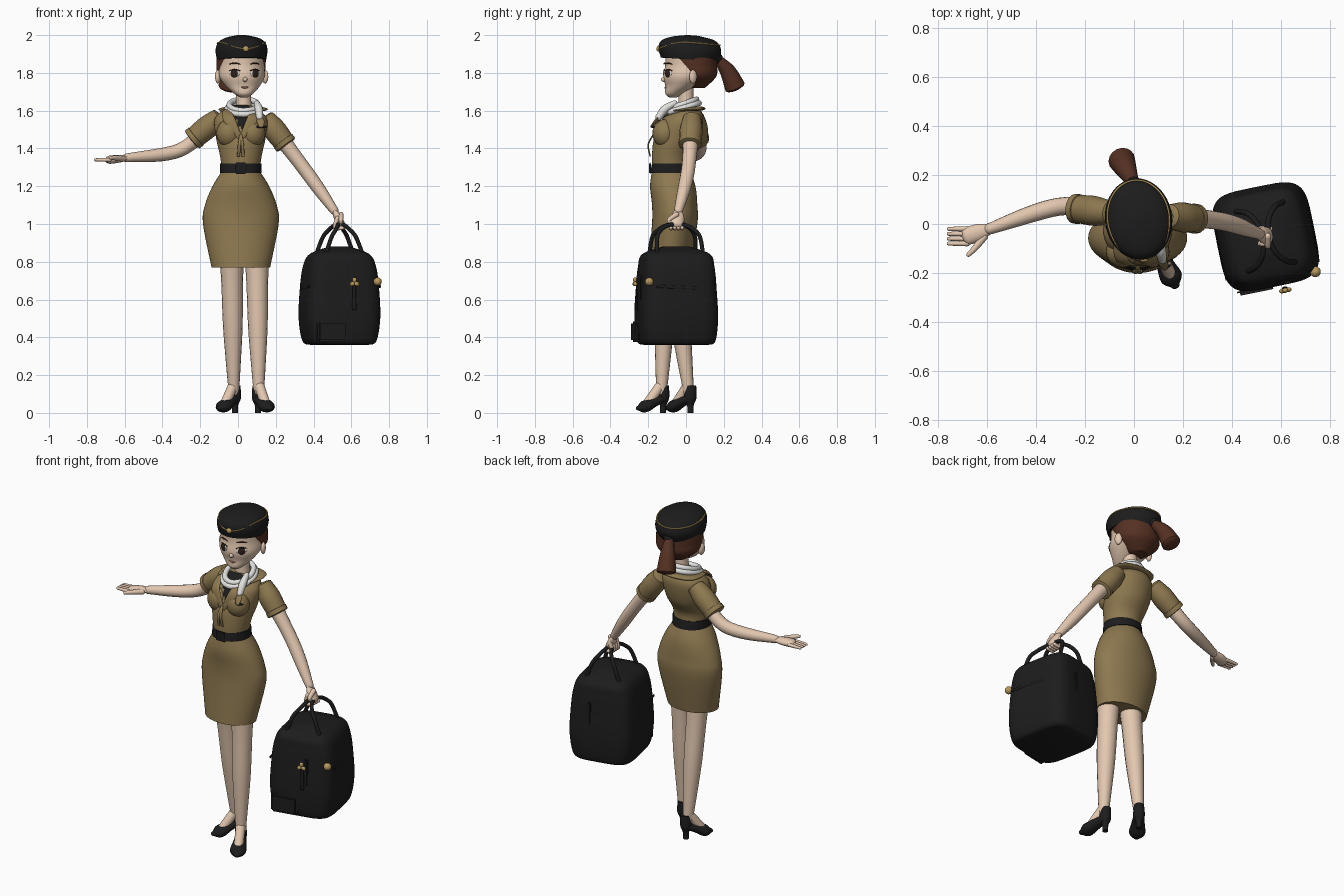
import bpy, bmesh
from math import sin, cos, pi, tau, copysign
from mathutils import Matrix, Vector

default = bpy.data.objects.get("Cube")
if default:
    bpy.data.objects.remove(default, do_unlink=True)

X, Y, Z = Matrix.Identity(3)
made = []


def paint(name, red, green, blue):
    material = bpy.data.materials.new(name)
    material.use_nodes = True
    material.diffuse_color = (red, green, blue, 1)
    shader = material.node_tree.nodes["Principled BSDF"]
    shader.inputs["Base Color"].default_value = material.diffuse_color
    return material


skin = paint("skin", red=.76, green=.57, blue=.43)
khaki = paint("khaki cloth", red=.27, green=.19, blue=.08)
black = paint("black leather", red=.012, green=.012, blue=.012)
hair_brown = paint("hair brown", red=.09, green=.03, blue=.016)
white = paint("white silk", red=.75, green=.75, blue=.73)
gold = paint("gold metal", red=.48, green=.32, blue=.11)
rose = paint("lip rose", red=.5, green=.24, blue=.18)
eye_brown = paint("eye brown", red=.03, green=.015, blue=.01)


def shift(x=0, y=0, z=0, turn=0, axis='Z'):
    return Matrix.Translation((x, y, z)) @ Matrix.Rotation(turn, 4, axis)


def finish(name, bm, material, place):
    bmesh.ops.recalc_face_normals(bm, faces=bm.faces)
    bm.transform(place)
    mesh = bpy.data.meshes.new(name)
    bm.to_mesh(mesh)
    bm.free()
    mesh.materials.append(material)
    obj = bpy.data.objects.new(name, mesh)
    bpy.context.collection.objects.link(obj)
    made.append(obj)
    return obj


def spline(values, fraction, closed=False):
    """Evaluate a smooth curve through numbers or vectors."""
    count = len(values)
    last = count - 1
    u = fraction * (count if closed else last)
    start = min(int(u), last if closed else max(last - 1, 0))
    u -= start
    a, b, c, d = (values[k % count if closed else min(max(k, 0), last)]
                  for k in range(start - 1, start + 3))
    return b + (c - a + (a * 2 - b * 5 + c * 4 - d + (b * 3 - a - c * 3 + d) * u) * u) * (u / 2)


def skin_rings(name, material, rings, place, closed=False, power=2, sides=32):
    """Join rings, each a centre with its two radius vectors, into one surface."""
    bm = bmesh.new()
    angles = [tau * k / sides for k in range(sides)]
    bend = lambda value: copysign(abs(value) ** (2 / power), value)
    loops = [[bm.verts.new(centre + wide * bend(cos(a)) + deep * bend(sin(a))) for a in angles]
             for centre, wide, deep in rings]
    following = loops[1:] + loops[:1] if closed else loops[1:]
    for low, high in zip(loops, following):
        for k in range(sides):
            bm.faces.new((low[k - 1], low[k], high[k], high[k - 1]))
    if not closed:
        bm.faces.new(loops[0])
        bm.faces.new(loops[-1])
    return finish(name, bm, material, place)


def stack(name, material, *levels, place=Matrix(), power=2):
    """Level rings, each given as height, depth position, half width, half depth."""
    columns = list(zip(*levels))
    rings = []
    steps = len(levels) * 6
    for k in range(steps + 1):
        z, y, wide, deep = (spline(column, k / steps) for column in columns)
        rings.append((Y * y + Z * z, X * wide, Y * deep))
    return skin_rings(name, material, rings, place, power=power, sides=48)


def tube(name, material, path, radii, flat=1, facing=Y, closed=False, place=Matrix(), dome=1):
    """Tube with domed ends; flat thins it along its facing direction."""
    path = [Vector(point) for point in path]
    steps = len(path) * 6
    centres = [spline(path, k / steps, closed) for k in range(steps + (not closed))]
    rings = []
    for k, centre in enumerate(centres):
        before = centres[k - 1] if k or closed else centre
        after = centres[(k + 1) % len(centres)] if k < len(centres) - 1 or closed else centre
        along = (after - before).normalized()
        side = along.cross(facing).normalized()
        radius = spline(radii, k / steps)
        wide, deep = side * radius, side.cross(along) * radius * flat
        rings.append((centre, wide, deep))
        if not closed and k in (0, steps):
            reach = along * radius * flat * dome * (1 if k else -1)
            tip = [(centre + reach * sin(a), wide * cos(a), deep * cos(a)) for a in (.5, 1, 1.4)]
            rings = rings + tip if k else tip[::-1] + rings
    return skin_rings(name, material, rings, place, closed, sides=16)


def ball(name, material, size, place):
    bm = bmesh.new()
    bmesh.ops.create_uvsphere(bm, u_segments=20, v_segments=12, radius=1)
    return finish(name, bm, material, place @ Matrix.Diagonal((*size, 1)))


def block(name, material, size, place, bevel=.004):
    bm = bmesh.new()
    bmesh.ops.create_cube(bm, size=1, matrix=Matrix.Diagonal((*size, 1)))
    bmesh.ops.bevel(bm, geom=bm.edges[:], offset=bevel, segments=2, affect='EDGES')
    return finish(name, bm, material, place)


# Jacket, with the dark blouse in its neckline
body = shift(x=.015)
jacket = stack("jacket", khaki, (1.28, -.08, .1, .1), (1.36, -.08, .11, .1), (1.45, -.05, .13, .12),
               (1.55, -.02, .14, .11), (1.6, 0, .1, .08), (1.63, 0, .05, .05), place=body)
jacket.data.materials.append(black)
for face in jacket.data.polygons:
    middle = face.center
    if middle.y < -.04 and abs(middle.x - .02) < (middle.z - 1.49) / 2:
        face.material_index = 1
for side, name in ((-1, "right"), (1, "left")):
    ball(name + "_bust", khaki, (.068, .066, .075), body @ shift(side * .062, -.112, 1.48))
    tube(name + "_lapel", khaki, [(side * .08, -.08, 1.6), (side * .06, -.15, 1.55), (0, -.17, 1.45)],
         radii=(.02, .03, .01), flat=.3, place=body)
    tube(name + "_front_tie", khaki, [(0, -.175, 1.47), (side * .008, -.2, 1.42), (side * .012, -.19, 1.36)],
         radii=(.008,), flat=.5, place=body)
tube("collar", khaki, [(-.09, -.06, 1.6), (-.07, .05, 1.61), (.1, .05, 1.61), (.1, -.06, 1.6)],
     radii=(.02, .04, .02), flat=.3, facing=Z, place=body)

# Skirt and belt
stack("skirt", khaki, (1.28, -.08, .1, .1), (1.2, -.07, .15, .12), (1.1, -.06, .19, .12),
      (1, -.06, .2, .12), (.77, -.09, .155, .11), place=body)
stack("belt", black, (1.27, -.08, .11, .11), (1.32, -.08, .11, .1), place=body)
block("belt_buckle", black, (.06, .01, .06), body @ shift(y=-.19, z=1.295))

# Neck, scarf and chest badge
collar = shift(x=.03)
stack("neck", skin, (1.55, 0, .05, .05), (1.65, 0, .04, .04), (1.75, 0, .04, .04), place=collar)
for rise, spread in ((0, 1.1), (.02, .95)):
    wrap = [(cos(a) * spread * .08, sin(a) * spread * .09 - .03, 1.61 + rise + sin(a) * .03)
            for a in (tau * k / 8 for k in range(8))]
    tube("scarf_wrap", white, wrap, radii=(.015,), facing=Z, closed=True, place=collar)
tail = Vector((.115, -.145, 1.565))
tube("scarf_tail", white, [(.1, -.06, 1.64), (.11, -.11, 1.61), tail], radii=(.015, .021, .018))
tube("scarf_tip", khaki, [tail, tail + Vector((.01, -.04, -.05))], radii=(.015, .02, .01), flat=.4)
for turn in (-.5, .5):
    ball("badge_wing", black, (.02, .006, .007), shift(.125 + turn / 50, -.175, 1.515, turn))

# Head
head = shift(.02, .01, turn=.14)
stack("face", skin, (1.67, -.08, .02, .02), (1.69, -.07, .05, .05), (1.73, -.04, .09, .08),
      (1.78, -.01, .12, .12), (1.84, .01, .12, .13), (1.9, .01, .12, .13), place=head)
stack("hair", hair_brown, (1.72, .04, .05, .05), (1.78, .04, .12, .11), (1.84, .03, .13, .125),
      (1.9, .02, .13, .135), place=head)
ball("nose", skin, (.012, .02, .013), head @ shift(y=-.125, z=1.765))
tube("mouth", rose, [(-.02, -.115, 1.726), (0, -.121, 1.722), (.02, -.115, 1.726)],
     radii=(.003, .005, .003), facing=Z, place=head)
for side in (-1, 1):
    socket = head @ shift(side * .055, -.113, 1.797, turn=side / 2)
    ball("eye_white", white, (.029, .006, .021), socket)
    ball("eye_iris", eye_brown, (.021, .006, .022), socket @ shift(y=-.003))
    for name, material, height in (("lash", eye_brown, .021), ("brow", hair_brown, .055)):
        tube(name, material, [(-.03, .003, height - .006), (0, -.002, height), (.03, .003, height - .006)],
             radii=(.002, .004, .002), facing=Z, place=socket)
    ball("ear", skin, (.015, .022, .036), head @ shift(side * .126, .01, 1.78, turn=side * .4))
root = Vector((0, .16, 1.88))
tube("ponytail", hair_brown, [root, (-.03, .22, 1.81), (-.05, .26, 1.725)],
     radii=(.022, .042, .055), facing=X, dome=.3)
tube("ponytail_band", black, [root, root + Vector((0, .015, -.01))], radii=(.028,), facing=X, dome=.4)

# Cap with gold piping that dips to the badge
tilt = head @ shift(z=1.92, turn=-.08, axis='X') @ shift(z=-1.92)
stack("cap", black, (1.87, .01, .13, .15), (1.92, .01, .137, .167), (1.96, .01, .125, .154),
      (1.985, .02, .09, .11), (2, .02, .03, .03), place=tilt)
piping = []
for k in range(24):
    angle = tau * k / 24
    dip = max(0, -sin(angle)) ** 3
    swell = 1 + dip * .08
    piping.append((cos(angle) * swell * .126, sin(angle) * swell * .156 + .011, 1.96 - dip * .045))
tube("cap_piping", gold, piping, radii=(.004,), facing=Z, closed=True, place=tilt)
ball("cap_badge", gold, (.016, .01, .015), tilt @ shift(y=-.158, z=1.915))


def arm(name, shoulder, elbow, wrist, palm, sleeve, facing):
    shoulder, elbow, wrist = Vector(shoulder), Vector(elbow), Vector(wrist)
    tube(name + "_arm", skin, [shoulder, elbow, wrist], radii=(.05, .038, .035, .023))
    tube(name + "_hand", skin, [wrist, palm], radii=(.022, .035, .036), flat=.6, facing=facing)
    along = lambda part: shoulder.lerp(elbow, sleeve * part)
    tube(name + "_sleeve", khaki, [along(-.3), along(.3), along(1)], radii=(.048, .061, .056), dome=.2)
    tube(name + "_cuff", khaki, [along(.85), along(1.03)], radii=(.061,), dome=.1)


# Right arm held out, left arm hanging down to the bag
palm = Vector((-.68, -.05, 1.34))
fist = Vector((.545, -.05, 1))
arm("right", (-.13, .05, 1.54), (-.31, .07, 1.39), (-.59, -.02, 1.35), palm, sleeve=.6, facing=Z)
arm("left", (.17, .03, 1.53), (.36, .01, 1.28), (.51, -.04, 1.07), fist, sleeve=.43, facing=X)
for k in range(4):
    spread = Y * (.02 * k - .03)
    tube("right_finger", skin, [palm + spread, palm + spread - X * .075], radii=(.011, .008), facing=Z)
    curl = [fist + spread + offset for offset in (Z * .03 - X * .02, -Z * .02 - X * .03, X * .01 - Z * .02)]
    tube("left_finger", skin, curl, radii=(.012, .01))
tube("right_thumb", skin, [(-.61, -.05, 1.345), (-.65, -.1, 1.35), (-.675, -.125, 1.35)],
     radii=(.016, .009), facing=Z)
tube("left_thumb", skin, [fist + Z * .05, fist - Y * .04 + Z * .02, fist - Y * .02], radii=(.014, .009), facing=X)

# Legs and outward-turned heeled shoes
for name, hip, ankle, turn in (("left", (.1, -.1, .82), (.11, -.13, .1), .45),
                               ("right", (-.033, -.07, .82), (-.022, .015, .1), -.6)):
    tube(name + "_leg", skin, [hip, ankle], radii=(.064, .057, .052, .038, .027), dome=.1)
    foot = shift(ankle[0], ankle[1], turn=turn) @ shift(y=-.04)
    tube(name + "_shoe", black, [(0, .06, .08), (0, 0, .06), (0, -.06, .033), (0, -.095, .025)],
         radii=(.03, .037, .045, .018), flat=.7, facing=Z, place=foot)
    stack(name + "_heel", black, (0, .05, .016, .016), (.04, .05, .017, .018), (.08, .05, .032, .032),
          (.145, .05, .028, .032), place=foot)
    tube(name + "_instep", skin, [(0, .03, .14), (0, -.04, .05)], radii=(.027,), facing=Z, place=foot)

# Travel bag
bag = shift(.537, -.052, turn=.2)
stack("bag_body", black, (.36, 0, .14, .16), (.38, 0, .18, .195), (.5, 0, .2, .207), (.65, 0, .195, .2),
      (.77, 0, .18, .19), (.84, 0, .145, .17), (.88, 0, .05, .07), place=bag, power=4.5)
block("bag_pocket", black, (.16, .03, .11), bag @ shift(-.08, -.2, .43), bevel=.012)
for name, y in (("front", -.198), ("back", .198)):
    block("bag_" + name + "_strap", black, (.02, .014, .25), bag @ shift(.05, y, .6))
for side in (-1, 1):
    handle = []
    for k in range(9):
        angle = pi * k / 8
        arch = sin(angle) ** .6
        handle.append((side * (.1 - sin(angle) * .088), cos(angle) * .125, .84 + arch * .16))
    tube("bag_handle", black, handle, radii=(.011,), facing=X, place=bag)
    tube("bag_side_strap", black, [(side * .192, -.14, .67), (side * .192, .07, .66)],
         radii=(.008,), flat=.5, facing=X, place=bag)
ball("bag_toggle", gold, (.022, .022, .022), bag @ shift(.17, -.18, .695))
charm = bag @ shift(.035, -.23, .69)
for k in range(3):
    ball("bag_charm", gold, (.012, .01, .014), charm @ shift(turn=tau * k / 3, axis='Y') @ shift(z=.014))
tube("bag_charm_tag", black, [(0, .01, 0), (0, .01, -.14)], radii=(.008, .012), flat=.5, place=charm)

# Smooth shading with crisp hard edges
for obj in made:
    obj.select_set(True)
bpy.context.view_layer.objects.active = made[0]
bpy.ops.object.shade_smooth_by_angle(angle=.7)
